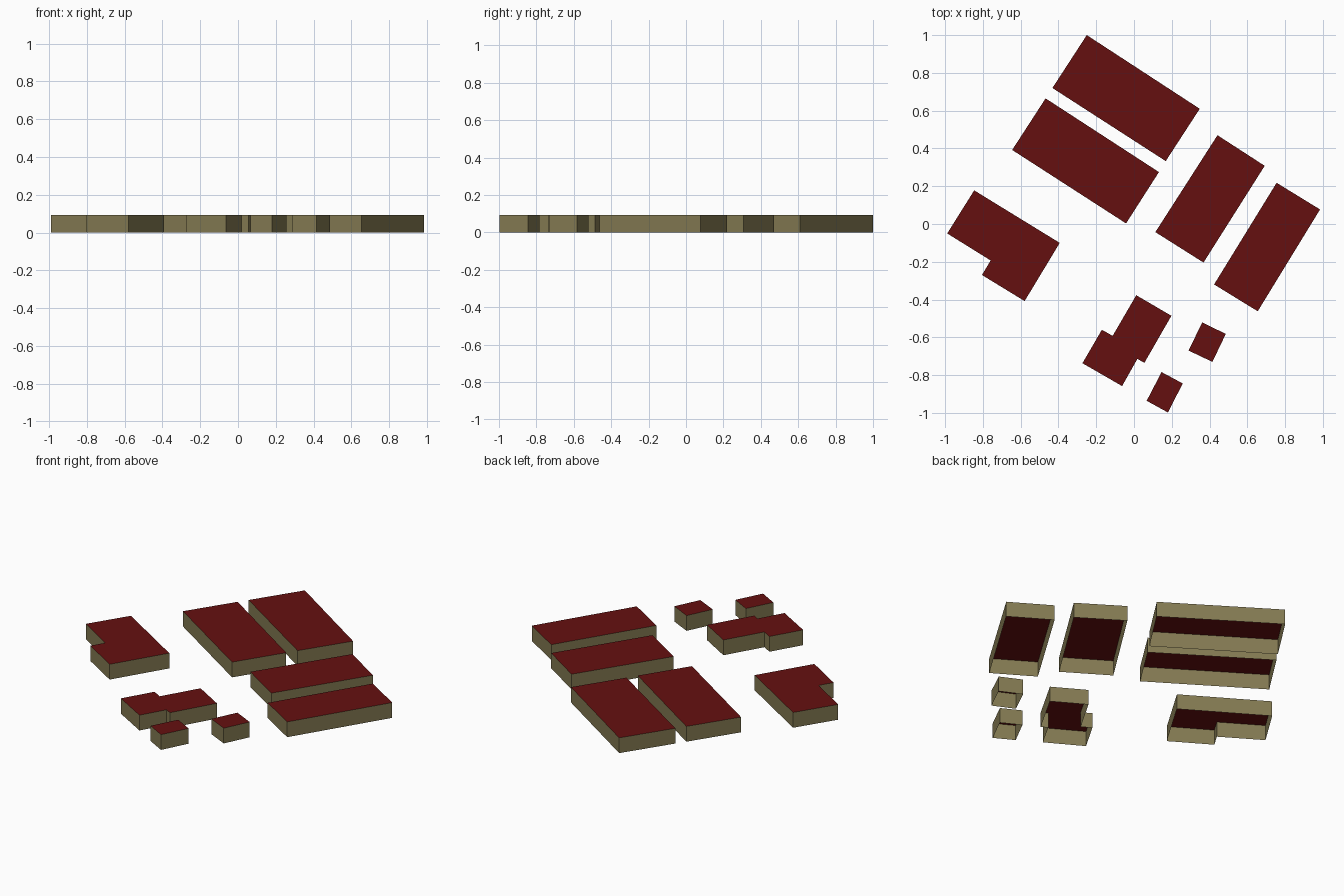
import bpy, bmesh

if "Cube" in bpy.data.objects:
    bpy.data.objects.remove(bpy.data.objects["Cube"])

HEIGHT = 0.093


def material(name, color):
    mat = bpy.data.materials.new(name)
    mat.diffuse_color = (*color, 1)
    mat.use_nodes = True
    mat.node_tree.nodes["Principled BSDF"].inputs["Base Color"].default_value = mat.diffuse_color
    return mat


wall_mat = material("wall_tan", (0.23, 0.195, 0.085))
roof_mat = material("roof_red", (0.13, 0.005, 0.005))


def building(name, outline):
    """Thin walls around a clockwise footprint, flat roof, open underneath."""
    bm = bmesh.new()
    low = [bm.verts.new((x, y, 0)) for x, y in reversed(outline)]
    high = [bm.verts.new((v.co.x, v.co.y, HEIGHT)) for v in low]
    for i in range(len(low)):
        j = (i + 1) % len(low)
        bm.faces.new((low[i], low[j], high[j], high[i]))
    bm.faces.new(high).material_index = 1
    mesh = bpy.data.meshes.new(name)
    bm.to_mesh(mesh)
    bm.free()
    mesh.materials.append(wall_mat)
    mesh.materials.append(roof_mat)
    bpy.context.collection.objects.link(bpy.data.objects.new(name, mesh))


# Four long rectangular blocks
building("north_block", [(-0.25, 1.0), (0.348, 0.61), (0.168, 0.333), (-0.432, 0.72)])
building("west_block", [(-0.468, 0.665), (0.132, 0.275), (-0.042, 0.003), (-0.645, 0.392)])
building("inner_east_block", [(0.442, 0.47), (0.692, 0.308), (0.368, -0.204), (0.113, -0.043)])
building("outer_east_block", [(0.755, 0.218), (0.985, 0.077), (0.655, -0.462), (0.424, -0.32)])

# L-shaped house
building("l_shaped_house", [(-0.846, 0.178), (-0.393, -0.1), (-0.579, -0.408),
                            (-0.805, -0.27), (-0.759, -0.193), (-0.989, -0.05)])

# House of two offset wings
building("stepped_house", [(0.012, -0.377), (0.198, -0.486), (0.055, -0.735), (0.018, -0.714),
                           (-0.063, -0.858), (-0.273, -0.737), (-0.17, -0.56), (-0.113, -0.592)])

# Small sheds
building("east_shed", [(0.361, -0.521), (0.486, -0.582), (0.415, -0.73), (0.289, -0.67)])
building("south_shed", [(0.146, -0.784), (0.258, -0.844), (0.18, -0.998), (0.067, -0.936)])
